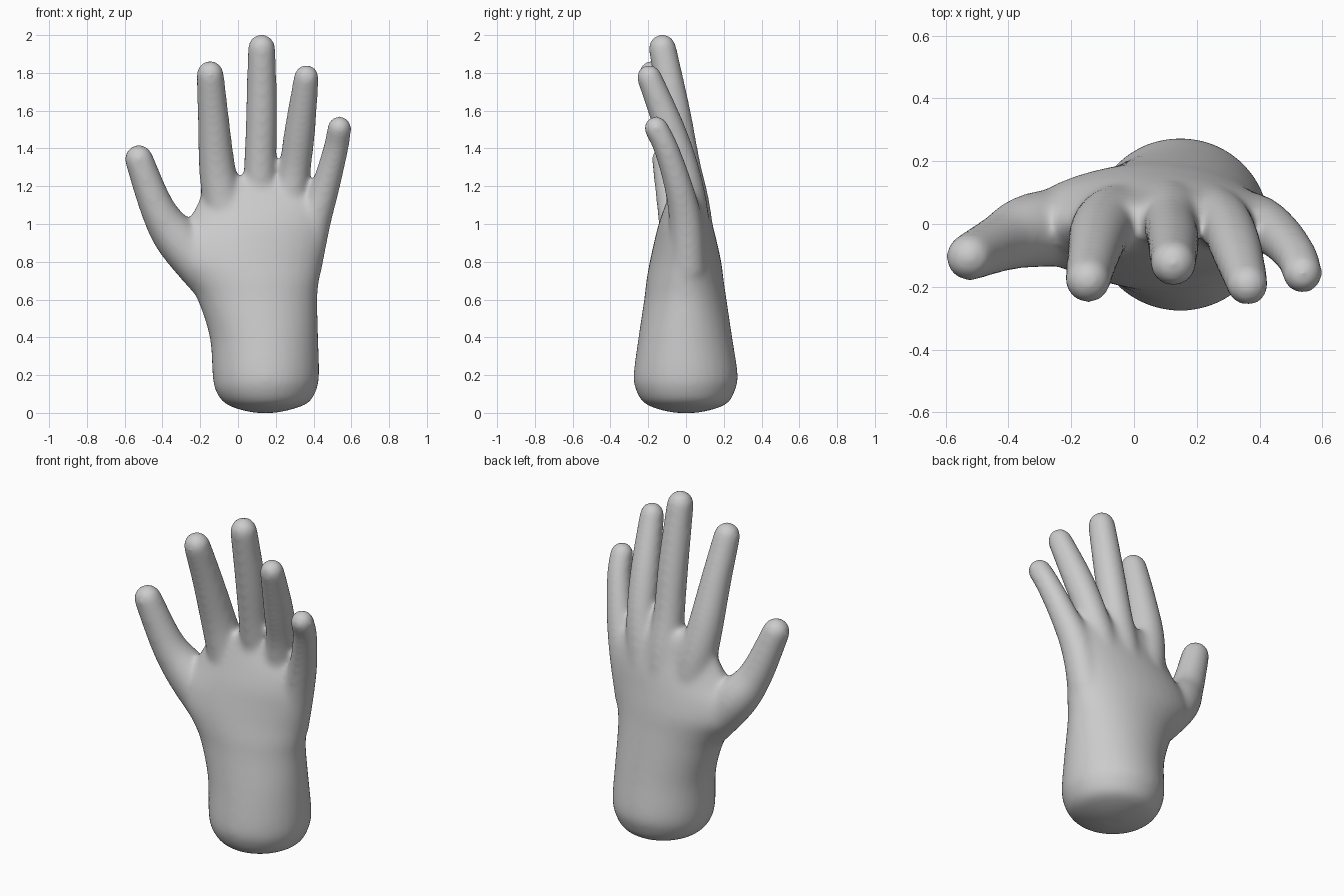
import bpy
import bmesh
from math import sin, cos, pi
from mathutils import Vector

cube = bpy.data.objects.get("Cube")
if cube:
    bpy.data.objects.remove(cube, do_unlink=True)

SIDES = 32
STEPS = 6


def curve_point(points, i, t):
    """Catmull-Rom blend between row i and row i + 1."""
    last = len(points) - 1
    a, b, c, d = (Vector(points[min(max(k, 0), last)]) for k in range(i - 1, i + 3))
    return ((b * 2) + (c - a) * t + (a * 2 - b * 5 + c * 4 - d) * t ** 2
            + (b * 3 - a - c * 3 + d) * t ** 3) / 2


def resample(points):
    rows = [curve_point(points, i, s / STEPS)
            for i in range(len(points) - 1) for s in range(STEPS)]
    return rows + [Vector(points[-1])]


def loft(bm, rings):
    """Skin a closed tube over rings given as (centre, half axis u, half axis v)."""
    loops = []
    for centre, u, v in rings:
        angles = [2 * pi * k / SIDES for k in range(SIDES)]
        loops.append([bm.verts.new(centre + u * cos(a) + v * sin(a)) for a in angles])
    for low, high in zip(loops, loops[1:]):
        for k in range(SIDES):
            n = (k + 1) % SIDES
            bm.faces.new((low[k], low[n], high[n], high[k]))
    bm.faces.new(loops[0][::-1])
    bm.faces.new(loops[-1])


def add_palm(bm, sections):
    rings = []
    for z, x0, x1, y0, y1 in resample(sections):
        rings.append((Vector(((x0 + x1) / 2, (y0 + y1) / 2, z)),
                      Vector(((x1 - x0) / 2, 0, 0)), Vector((0, (y1 - y0) / 2, 0))))
    loft(bm, rings)


def add_finger(bm, points):
    rows = resample(points)
    rings = []
    for i, row in enumerate(rows):
        tangent = rows[min(i + 1, len(rows) - 1)].xyz - rows[max(i - 1, 0)].xyz
        tangent.normalize()
        u = Vector((0, 1, 0)).cross(tangent).normalized()
        v = tangent.cross(u)
        rings.append((row.xyz, u * row.w, v * row.w))
    # Rounded fingertip
    tip, radius = rows[-1].xyz, rows[-1].w
    for k in range(1, 6):
        a = k * pi / 11
        rings.append((tip + tangent * radius * sin(a),
                      u * radius * cos(a), v * radius * cos(a)))
    loft(bm, rings)


# Wrist and palm sections: z, right edge, left edge, front, back
palm = [
    (0, .09, .2, -.06, .06),
    (.02, .0, .29, -.15, .15),
    (.055, -.075, .375, -.225, .225),
    (.12, -.12, .415, -.265, .26),
    (.2, -.135, .43, -.278, .275),
    (.4, -.15, .425, -.252, .245),
    (.6, -.215, .42, -.222, .215),
    (.7, -.28, .43, -.21, .2),
    (.8, -.36, .445, -.192, .187),
    (.9, -.36, .465, -.17, .165),
    (1, -.28, .475, -.145, .14),
    (1.1, -.22, .46, -.11, .11),
    (1.2, -.18, .36, -.07, .08),
    (1.25, -.13, .27, -.05, .05),
]

# Finger centre lines, running down into the palm: x, y, z, radius
fingers = {
    "thumb": [(-.12, 0, .7, .13), (-.32, -.02, .92, .12),
              (-.425, -.06, 1.08, .093), (-.525, -.106, 1.345, .076)],
    "index": [(0, .02, .75, .12), (-.065, .01, 1.05, .112), (-.108, -.025, 1.28, .098),
              (-.13, -.1, 1.55, .084), (-.147, -.18, 1.793, .073)],
    "middle": [(.11, .04, .75, .13), (.118, .03, 1.08, .1), (.118, -.01, 1.32, .086),
               (.125, -.06, 1.6, .083), (.125, -.125, 1.932, .074)],
    "ring": [(.22, .03, .75, .12), (.26, .02, 1.05, .1), (.298, -.01, 1.27, .086),
             (.328, -.085, 1.5, .082), (.362, -.195, 1.778, .067)],
    "little": [(.34, .01, .75, .1), (.4, 0, 1, .09), (.464, -.04, 1.2, .076),
               (.518, -.105, 1.4, .067), (.537, -.158, 1.508, .065)],
}

bm = bmesh.new()
add_palm(bm, palm)
for points in fingers.values():
    add_finger(bm, points)
bmesh.ops.recalc_face_normals(bm, faces=bm.faces)

mesh = bpy.data.meshes.new("hand")
bm.to_mesh(mesh)
bm.free()
hand = bpy.data.objects.new("hand", mesh)
bpy.context.collection.objects.link(hand)

# Plain grey surface
grey = bpy.data.materials.new("light_grey")
grey.use_nodes = True
colour = (.6, .6, .6, 1)
grey.diffuse_color = colour
grey.node_tree.nodes["Principled BSDF"].inputs["Base Color"].default_value = colour
mesh.materials.append(grey)

# Fuse the parts into one skin and soften the webs between the fingers
fuse = hand.modifiers.new("fuse", "REMESH")
fuse.mode = "VOXEL"
fuse.voxel_size = .012
fuse.use_smooth_shade = True
soften = hand.modifiers.new("soften", "SMOOTH")
soften.factor = .5
soften.iterations = 30
